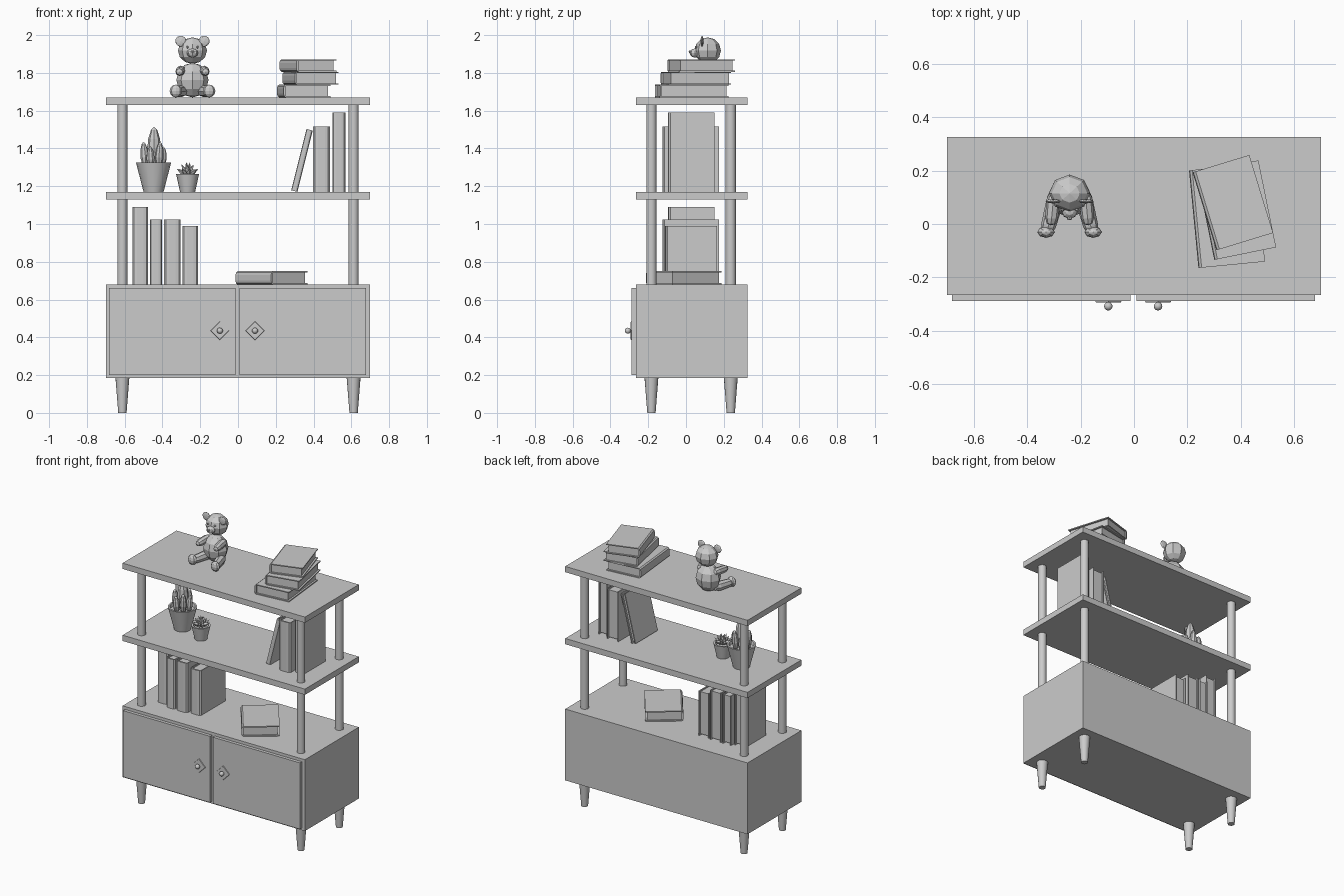
import bpy, bmesh, math
from mathutils import Matrix, Vector

if "Cube" in bpy.data.objects:
    bpy.data.objects.remove(bpy.data.objects["Cube"])

T = Matrix.Translation
def R(deg, axis): return Matrix.Rotation(math.radians(deg), 4, axis)

def finish(name, bm, smooth=False):
    bmesh.ops.recalc_face_normals(bm, faces=bm.faces)
    me = bpy.data.meshes.new(name)
    bm.to_mesh(me)
    bm.free()
    ob = bpy.data.objects.new(name, me)
    bpy.context.collection.objects.link(ob)
    if smooth:
        bpy.ops.object.select_all(action='DESELECT')
        ob.select_set(True)
        bpy.context.view_layer.objects.active = ob
        bpy.ops.object.shade_smooth_by_angle(angle=math.radians(40))
    return ob

def add_box(bm, x0, x1, y0, y1, z0, z1, m=Matrix()):
    mat = m @ T(((x0+x1)/2, (y0+y1)/2, (z0+z1)/2)) @ Matrix.Diagonal((x1-x0, y1-y0, z1-z0, 1))
    bmesh.ops.create_cube(bm, size=1, matrix=mat)

def box(name, *dims):
    bm = bmesh.new()
    add_box(bm, *dims)
    return finish(name, bm)

def cone(name, loc, r0, r1, h, seg=16, m=Matrix(), smooth=True):
    bm = bmesh.new()
    bmesh.ops.create_cone(bm, cap_ends=True, segments=seg, radius1=r0, radius2=r1,
                          depth=h, matrix=T(loc) @ m @ T((0, 0, h/2)))
    return finish(name, bm, smooth)

def ball(name, loc, size, seg=8, rings=6, m=Matrix(), smooth=False):
    bm = bmesh.new()
    bmesh.ops.create_uvsphere(bm, u_segments=seg, v_segments=rings, radius=1,
                              matrix=T(loc) @ m @ Matrix.Diagonal((*size, 1)))
    return finish(name, bm, smooth)

def lathe(name, loc, profile, seg, m=Matrix(), smooth=False):
    # Revolve (radius, height) points about the z axis
    bm = bmesh.new()
    vs = [bm.verts.new((r, 0, z)) for r, z in profile]
    es = [bm.edges.new(p) for p in zip(vs, vs[1:])]
    bmesh.ops.spin(bm, geom=vs+es, axis=(0, 0, 1), cent=(0, 0, 0), angle=math.tau, steps=seg)
    bmesh.ops.remove_doubles(bm, verts=bm.verts, dist=1e-4)
    bmesh.ops.transform(bm, matrix=T(loc) @ m, verts=bm.verts)
    return finish(name, bm, smooth)

def limb(name, a, b, ra, rb):
    # Tapered rounded limb from a to b
    a, b = Vector(a), Vector(b)
    d = b-a
    L = d.length
    prof = [(0, 0), (ra*.7, L*.06), (ra, L*.25), (rb, L*.78), (rb*.7, L*.95), (0, L)]
    lathe(name, a, prof, 8, d.to_track_quat('Z', 'Y').to_matrix().to_4x4())

def book(name, w, h, t, m):
    # Folded cover with the spine at x = 0, plus an inset page block
    bm = bmesh.new()
    c, a = 0.007, t/2
    outer = [(w, -a), (.012, -a), (.003, -a*.8), (0, -a*.4)]
    inner = [(.012, a-c), (w, a-c)]
    pts = (outer + [(x, -y) for x, y in reversed(outer)]
           + [(x, y) for x, y in reversed(inner)] + [(x, -y) for x, y in inner])
    f = bm.faces.new([bm.verts.new((x, y, 0)) for x, y in pts])
    ext = bmesh.ops.extrude_face_region(bm, geom=[f])['geom']
    bmesh.ops.translate(bm, vec=(0, 0, h), verts=[v for v in ext if isinstance(v, bmesh.types.BMVert)])
    add_box(bm, .010, w-.012, -a+c*.9, a-c*.9, .009, h-.009)
    bmesh.ops.transform(bm, matrix=m, verts=bm.verts)
    finish(name, bm)

# Shelves and cabinet
Y0, Y1 = -0.266, 0.325
box("cabinet", -.7, .7, Y0, Y1, .185, .68)
box("middle_shelf", -.7, .7, Y0, Y1, 1.13, 1.17)
box("top_shelf", -.7, .7, Y0, Y1, 1.63, 1.67)

# Legs and posts
for sx in (-1, 1):
    for y in (-.183, .237):
        cone("leg", (.612*sx, y, 0), .022, .037, .19)
        cone("lower_post", (.612*sx, y, .675), .027, .027, .46)
        cone("upper_post", (.612*sx, y, 1.165), .027, .027, .47)

# Doors with diamond plates and knobs
for x0, x1, k in ((-.682, -.014, -.096), (.009, .677, .09)):
    box("door", x0, x1, -.288, -.26, .2, .66)
    cone("knob_plate", (k, -.286, .435), .05, .047, .007, 4, R(90, 'X'), False)
    cone("knob_stem", (k, -.29, .435), .006, .006, .015, 10, R(90, 'X'))
    ball("knob", (k, -.308, .435), (.016,)*3, 12, 8, smooth=True)

# Upright books: x range, y range, base z, height
for x0, x1, y0, y1, z, h in (
        (-.558, -.477, -.095, .15, .68, .41), (-.467, -.402, -.125, .175, .68, .343),
        (-.391, -.305, -.125, .175, .68, .343), (-.293, -.212, -.11, .165, .68, .31),
        (.5, .568, -.095, .15, 1.17, .42), (.398, .486, -.125, .175, 1.17, .345)):
    book("upright_book", y1-y0, h, x1-x0, T(((x0+x1)/2, y0, z)) @ R(90, 'Z'))
book("leaning_book", .25, .335, .034, T((.298, -.1, 1.174)) @ R(14, 'Y') @ R(90, 'Z'))

# Lying books: centre, width, length, thickness, turn
for x, y, z, w, h, t, a in (
        (.348, .03, 1.67, .25, .367, .068, 5.5), (.383, .052, 1.738, .236, .332, .068, 11.5),
        (.37, .08, 1.806, .222, .305, .066, 17), (.178, -.012, .68, .24, .32, .07, 36)):
    book("lying_book", w, h, t, T((x, y, z+t/2)) @ R(a, 'Z') @ R(90, 'X') @ T((-w/2, 0, -h/2)))

# Pots with soil
def pot(name, loc, rb, rt, h):
    lathe(name, loc, [(0, 0), (rb, 0), (rt, h), (rt-.012, h), (rt-.018, h-.02), (0, h-.02)], 16, smooth=True)
big, small = (-.447, .03, 1.17), (-.267, -.025, 1.17)
pot("large_pot", big, .053, .093, .155)
pot("small_pot", small, .04, .061, .095)

# Cactus lobes
lobe = [(0, 0), (.7, .1), (1, .4), (.85, .7), (.45, .92), (0, 1)]
def add_lobe(loc, r, h, m=Matrix()):
    lathe("cactus_lobe", loc, [(x*r, z*h) for x, z in lobe], 8, m)
add_lobe((big[0]+.003, big[1], 1.3), .037, .215)
for i in range(6):
    a = i*60+10
    add_lobe(T(big) @ R(a, 'Z') @ Vector((.043, 0, .13)), .023, .135 if i % 2 else .11, R(a, 'Z') @ R(5, 'Y'))

# Succulent leaves
for n, tilt, L in ((8, 58, .068), (6, 32, .07), (3, 10, .072)):
    for i in range(n):
        m = R(i*360/n + tilt, 'Z') @ R(tilt, 'Y')
        lathe("succulent_leaf", (small[0], small[1], 1.255),
              [(0, 0), (.009, L*.2), (.012, L*.55), (0, L)], 4, m)

# Teddy bear
bx = -.241
ball("bear_body", (bx, .1, 1.762), (.085, .075, .092))
ball("bear_head", (bx, .115, 1.918), (.077, .07, .07))
ball("bear_muzzle", (bx, .047, 1.905), (.03, .028, .024))
ball("bear_nose", (bx, .022, 1.912), (.011, .008, .008), 6, 4)
for s in (-1, 1):
    ball("bear_ear", (bx+.062*s, .085, 1.968), (.029, .008, .029), m=R(22.5, 'Y'))
    ball("bear_eye", (bx+.027*s, .053, 1.936), (.007, .006, .007), 6, 4)
    limb("bear_arm", (bx+.058*s, .12, 1.815), (bx+.07*s, -.005, 1.805), .026, .024)
    limb("bear_leg", (bx+.048*s, .11, 1.705), (bx+.088*s, -.04, 1.7), .032, .028)
    ball("bear_foot", (bx+.088*s, -.03, 1.704), (.033, .022, .034))
